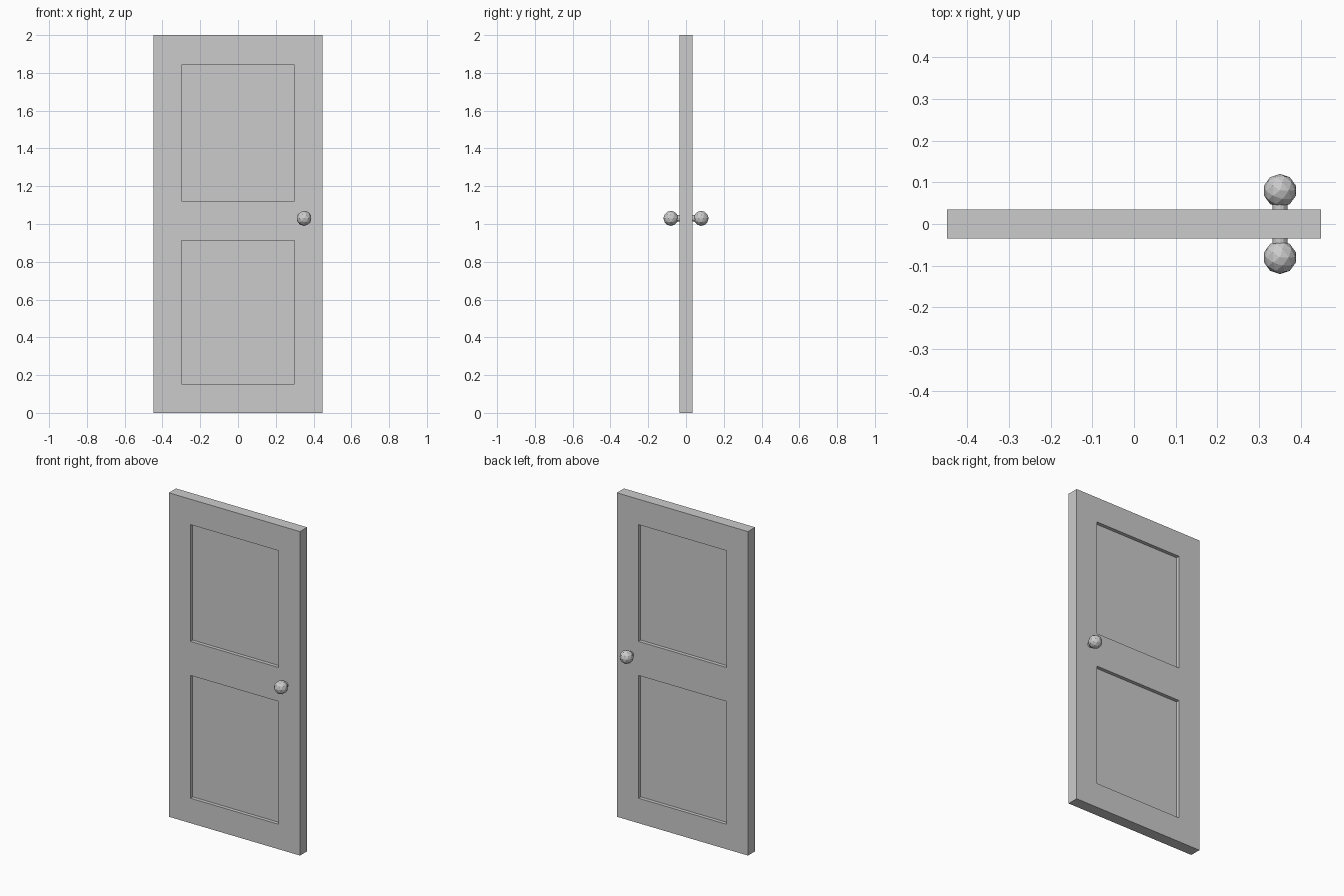
import bpy
from math import radians

if "Cube" in bpy.data.objects:
    bpy.data.objects.remove(bpy.data.objects["Cube"])

HALF_T = 0.035      # half door thickness
RECESS = 0.022      # panel recess depth
KNOB_X, KNOB_Z = 0.35, 1.03


def box(name, lo, hi):
    size = [b - a for a, b in zip(lo, hi)]
    mid = [(a + b) / 2 for a, b in zip(lo, hi)]
    bpy.ops.mesh.primitive_cube_add(size=1, location=mid)
    ob = bpy.context.object
    ob.name = name
    ob.scale = size
    bpy.ops.object.transform_apply(location=False, rotation=False, scale=True)
    return ob


# Door slab
door = box("door_slab", (-0.448, -HALF_T, 0), (0.448, HALF_T, 2))

# Two recessed panels on each face
for side in (-1, 1):
    for z0, z1 in ((0.154, 0.912), (1.122, 1.843)):
        ys = sorted((side * (HALF_T - RECESS), side * (HALF_T + 0.05)))
        cutter = box("panel_cutter", (-0.3, ys[0], z0), (0.3, ys[1], z1))
        mod = door.modifiers.new("panel_recess", 'BOOLEAN')
        mod.operation = 'DIFFERENCE'
        mod.solver = 'EXACT'
        mod.object = cutter
        bpy.context.view_layer.objects.active = door
        bpy.ops.object.modifier_apply(modifier=mod.name)
        bpy.data.objects.remove(cutter)

# Knob and stem on each face
for label, side in (("front", -1), ("back", 1)):
    bpy.ops.mesh.primitive_cylinder_add(
        vertices=12, radius=0.018, depth=0.04,
        location=(KNOB_X, side * 0.045, KNOB_Z), rotation=(radians(90), 0, 0))
    bpy.context.object.name = label + "_knob_stem"
    bpy.ops.mesh.primitive_ico_sphere_add(
        subdivisions=2, radius=0.04, location=(KNOB_X, side * 0.08, KNOB_Z))
    bpy.context.object.name = label + "_knob"
